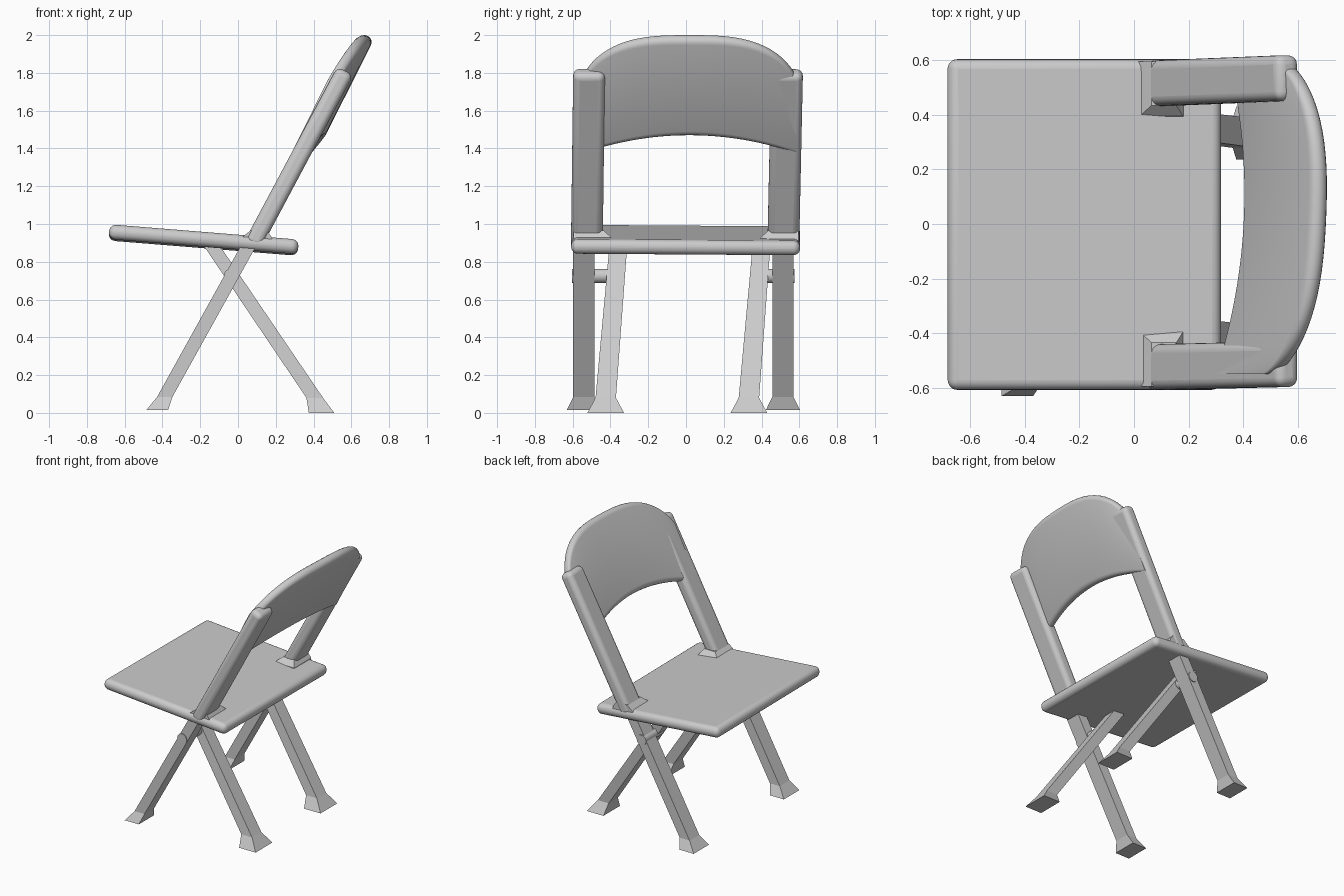
import bpy, bmesh, math
from mathutils import Vector, Matrix

cube = bpy.data.objects.get("Cube")
if cube:
    bpy.data.objects.remove(cube, do_unlink=True)

GREY = (0.6, 0.6, 0.6, 1)
mat = bpy.data.materials.new("plain grey")
mat.use_nodes = True
mat.diffuse_color = GREY
mat.node_tree.nodes["Principled BSDF"].inputs["Base Color"].default_value = GREY


def finish(name, bm, bevel=0, smooth=False):
    bmesh.ops.recalc_face_normals(bm, faces=bm.faces)
    mesh = bpy.data.meshes.new(name)
    bm.to_mesh(mesh)
    bm.free()
    mesh.materials.append(mat)
    obj = bpy.data.objects.new(name, mesh)
    bpy.context.collection.objects.link(obj)
    if bevel:
        mod = obj.modifiers.new("rounding", "BEVEL")
        mod.width = bevel
        mod.segments = 5
    if smooth:
        bpy.ops.object.select_all(action="DESELECT")
        obj.select_set(True)
        bpy.context.view_layer.objects.active = obj
        bpy.ops.object.shade_smooth_by_angle(angle=math.radians(40))
    return obj


def loft(bm, rings):
    """Skin a list of equal point rings and cap both ends."""
    loops = [[bm.verts.new(p) for p in ring] for ring in rings]
    for a, b in zip(loops, loops[1:]):
        for i in range(len(a)):
            j = (i + 1) % len(a)
            bm.faces.new((a[i], a[j], b[j], b[i]))
    bm.faces.new(loops[0])
    bm.faces.new(loops[-1])


def slab(x0, x1, y0, y1, z):
    return [(x0, y0, z), (x1, y0, z), (x1, y1, z), (x0, y1, z)]


def beam(name, start, end, width, depth, bevel):
    """Rounded bar between two points."""
    start, end = Vector(start), Vector(end)
    along = (end - start).normalized()
    side = (Vector((0, 1, 0)) - along * along.y).normalized()
    front = side.cross(along)
    rot = Matrix((front, side, along)).transposed().to_4x4()
    size = Matrix.Diagonal((depth, width, (end - start).length, 1))
    bm = bmesh.new()
    bmesh.ops.create_cube(bm, size=1, matrix=Matrix.Translation((start + end) / 2) @ rot @ size)
    return finish(name, bm, bevel, True)


# Seat: a thin rounded board that slopes down to the back
seat_bm = bmesh.new()
bmesh.ops.create_cube(seat_bm, size=1, matrix=Matrix.Diagonal((1.005, 1.212, 0.078, 1)))
seat = finish("seat", seat_bm, 0.036, True)
seat.location = (-0.182, -0.002, 0.915)
seat.rotation_euler = (math.radians(-0.4), math.radians(4.6), 0)

# Each side: label, upright base and top y, outer leg y, inner leg foot and top y
SIDES = [("right", -0.525, -0.513, -0.541, -0.425, -0.358),
         ("left", 0.515, 0.535, 0.513, 0.333, 0.400)]

for label, base_y, top_y, outer_y, foot_y, inner_y in SIDES:
    sign = 1 if base_y > 0 else -1

    # Backrest upright
    beam(label + "_upright", (0.075, base_y, 0.885), (0.568, top_y, 1.81), 0.168, 0.095, 0.034)

    # Sloped collar where the upright meets the seat
    bm = bmesh.new()
    edge = sign * 0.595
    loft(bm, [slab(0.0, 0.185, sign * 0.39, edge, 0.9),
              slab(0.02, 0.18, sign * 0.395, edge, 0.928),
              slab(0.065, 0.155, sign * 0.435, edge, 0.965)])
    finish(label + "_collar", bm)

    # Outer leg with flared foot, running to the seat's front
    bm = bmesh.new()
    loft(bm, [slab(-0.485, -0.37, outer_y - 0.09, outer_y + 0.09, 0.015),
              slab(-0.428, -0.347, outer_y - 0.056, outer_y + 0.056, 0.085),
              slab(0.018, 0.1, outer_y - 0.056, outer_y + 0.056, 0.89)])
    finish(label + "_front_leg", bm)

    # Inner leg with flared foot, running to the seat's back
    bm = bmesh.new()
    loft(bm, [slab(0.375, 0.51, foot_y - 0.097, foot_y + 0.097, 0.0),
              slab(0.362, 0.45, foot_y - 0.054, foot_y + 0.054, 0.08),
              slab(-0.185, -0.1, inner_y - 0.047, inner_y + 0.047, 0.89)])
    finish(label + "_rear_leg", bm)

    # Hinge pin through the crossing legs
    outer_end = outer_y + sign * 0.062
    inner_end = sign * 0.36
    bm = bmesh.new()
    bmesh.ops.create_cone(bm, cap_ends=True, segments=24, radius1=0.038, radius2=0.038,
                          depth=abs(outer_end - inner_end),
                          matrix=Matrix.Translation((-0.037, (outer_end + inner_end) / 2, 0.725))
                          @ Matrix.Rotation(math.pi / 2, 4, "X"))
    finish(label + "_hinge_pin", bm, 0, True)

# Backrest: bowed panel with arched edges and a rounded section
tilt = Vector((0.47, 0, 0.88)).normalized()
normal = Vector((tilt.z, 0, -tilt.x))
STATIONS, ARC = 36, 8
rings = []
for s in range(STATIONS + 1):
    u = math.sin((s / STATIONS - 0.5) * math.pi)
    y = u * 0.568
    top = 1.72 + 0.28 * (1 - abs(y / 0.58) ** 3) ** 0.6
    bottom = 1.47 - 0.06 * (y / 0.45) ** 2
    half = 0.036 - 0.01 * u * u
    shift = 0.022 - 0.032 * u * u + 0.045 * y
    low, high = bottom + half, top - half
    ring = []
    for z_mid, first, lean in ((high, 0, 0), (low, math.pi, 0.012)):
        mid = Vector((0.565 + (z_mid - 1.81) * 0.528 + shift + lean, y + 0.018, z_mid))
        for k in range(ARC + 1):
            a = first + math.pi * k / ARC
            ring.append(mid + normal * (half * math.cos(a)) + tilt * (half * math.sin(a)))
    rings.append(ring)
bm = bmesh.new()
loft(bm, rings)
finish("backrest_panel", bm, 0, True)
